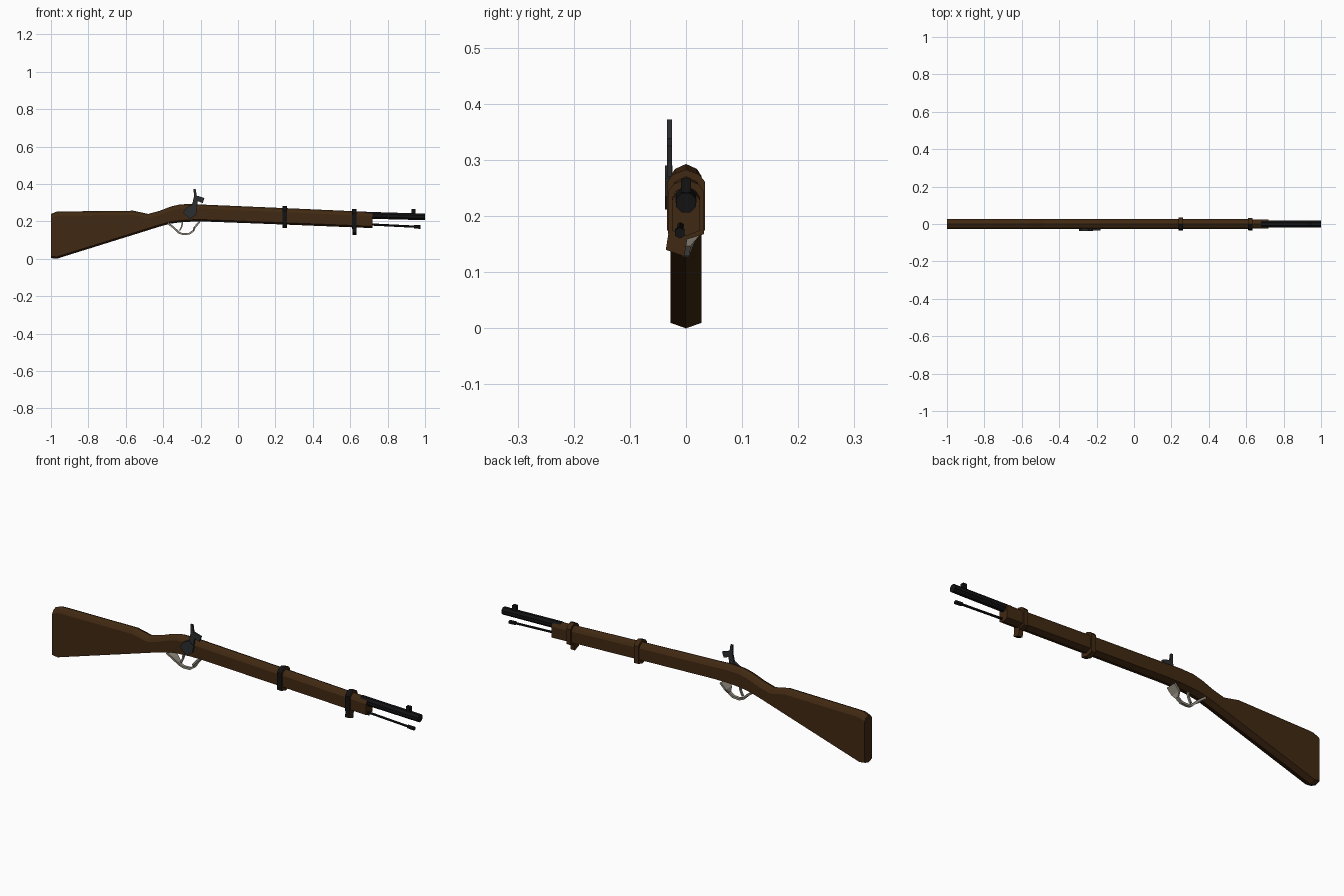
import bpy, bmesh
from math import cos, sin, pi
from mathutils import Vector

if "Cube" in bpy.data.objects:
    bpy.data.objects.remove(bpy.data.objects["Cube"])


def mat(name, r, g, b):
    m = bpy.data.materials.new(name)
    m.diffuse_color = (r, g, b, 1)
    m.use_nodes = True
    m.node_tree.nodes["Principled BSDF"].inputs["Base Color"].default_value = m.diffuse_color
    return m


WOOD = mat("wood", 0.052, 0.022, 0.006)
BLACK = mat("black_steel", 0.006, 0.006, 0.007)
STEEL = mat("dark_steel", 0.025, 0.026, 0.028)
PALE = mat("pale_metal", 0.30, 0.27, 0.22)


def loft(name, rings, m, closed=True):
    """Skin a list of equal-length rings and cap both ends."""
    bm = bmesh.new()
    vs = [[bm.verts.new(p) for p in r] for r in rings]
    n = len(rings[0])
    for a, b in zip(vs, vs[1:]):
        for i in range(n):
            j = (i + 1) % n
            bm.faces.new((a[i], a[j], b[j], b[i]))
    bm.faces.new(vs[0])
    bm.faces.new(vs[-1])
    bmesh.ops.recalc_face_normals(bm, faces=bm.faces)
    me = bpy.data.meshes.new(name)
    bm.to_mesh(me)
    bm.free()
    ob = bpy.data.objects.new(name, me)
    bpy.context.collection.objects.link(ob)
    me.materials.append(m)
    return ob


def box(name, x0, x1, y0, y1, z0, z1, m):
    return loft(name, [[(x, y0, z0), (x, y1, z0), (x, y1, z1), (x, y0, z1)]
                       for x in (x0, x1)], m)


def tube(name, stations, m, n=8):
    """Faceted rod along x; stations are (x, y, z, radius)."""
    return loft(name, [[(x, y + r * cos(2 * pi * (i + .5) / n), z + r * sin(2 * pi * (i + .5) / n))
                        for i in range(n)] for x, y, z, r in stations], m)


def section(x, zb, zt, w, dx=0):
    """Stock cross-section with a shallow keel and a ridged top."""
    return [(x, 0, zb), (x, w, zb + .01), (x, w, zt - .022), (x, w * .7, zt - .009),
            (x, 0, zt), (x, -w * .7, zt - .009), (x, -w, zt - .022), (x, -w, zb + .01)]


# Stock: x, bottom, top, half width
loft("stock", [section(*s) for s in [
    (-1.0, .004, .24, .028), (-.97, 0, .252, .028), (-.945, .008, .253, .028),
    (-.56, .128, .257, .028), (-.48, .153, .24, .028), (-.42, .172, .256, .028),
    (-.36, .188, .279, .028), (-.31, .195, .291, .028), (-.24, .199, .293, .028),
    (-.17, .199, .289, .028), (.25, .183, .271, .027), (.72, .164, .250, .025)]], WOOD)

# Barrel, bore and front sight
tube("barrel", [(.68, 0, .233, .02), (1.0, 0, .224, .019)], BLACK)
box("front_sight", .927, .948, -.009, .009, .235, .267, BLACK)

# Ramrod with thicker tip
tube("ramrod", [(.70, -.01, .184, .006), (.94, -.011, .172, .006),
                (.942, -.011, .172, .010), (.975, -.011, .170, .010)], BLACK, 6)


# Barrel bands, blackened on the lock side
def band(name, x, zb, zt, w):
    ob = loft(name, [section(x + d, zb, zt, w) for d in (-.012, .012)], WOOD)
    darken(ob)


def darken(ob):
    ob.data.materials.append(BLACK)
    for p in ob.data.polygons:
        p.material_index = int(p.normal.y < -.3)


band("rear_band", .25, .165, .283, .034)
band("front_band", .622, .158, .266, .032)
darken(loft("front_band_lug", [[(x, -.030, .178), (x, .004, .170), (x, -.003, .128), (x, -.036, .140)]
                               for x in (.612, .634)], WOOD))

# Trigger guard: strip along a path, wide where it meets the stock
path = [(-.375, .190, .026), (-.345, .168, .02), (-.315, .139, .008), (-.295, .132, .007),
        (-.26, .134, .007), (-.238, .150, .008), (-.232, .168, .024), (-.205, .198, .026)]
rings = []
for i, (x, z, w) in enumerate(path):
    a, b = path[max(i - 1, 0)], path[min(i + 1, len(path) - 1)]
    t = Vector((b[0] - a[0], b[1] - a[1])).normalized()
    nx, nz = -t.y * .005, t.x * .005
    rings.append([(x + nx, -w, z + nz), (x + nx, w, z + nz),
                  (x - nx, w, z - nz), (x - nx, -w, z - nz)])
loft("trigger_guard", rings, PALE)

# Trigger
loft("trigger", [[(x - .004, -.005, z), (x + .004, -.005, z), (x + .004, .005, z), (x - .004, .005, z)]
                 for x, z in [(-.297, .20), (-.300, .175), (-.312, .150)]], PALE)


# Lock plate and hammer: flat profiles in the x-z plane
def plate(name, pts, y0, y1, m):
    return loft(name, [[(x, y, z) for x, z in pts] for y in (y0, y1)], m)


plate("lock_plate", [(-.294, .246), (-.278, .272), (-.245, .29), (-.218, .268),
                     (-.225, .235), (-.257, .212)], -.037, -.024, STEEL)
plate("hammer", [(-.25, .275), (-.243, .300), (-.236, .33), (-.237, .372), (-.226, .372),
                 (-.221, .338), (-.18, .325), (-.189, .298), (-.215, .308), (-.222, .265)],
      -.034, -.025, STEEL)
